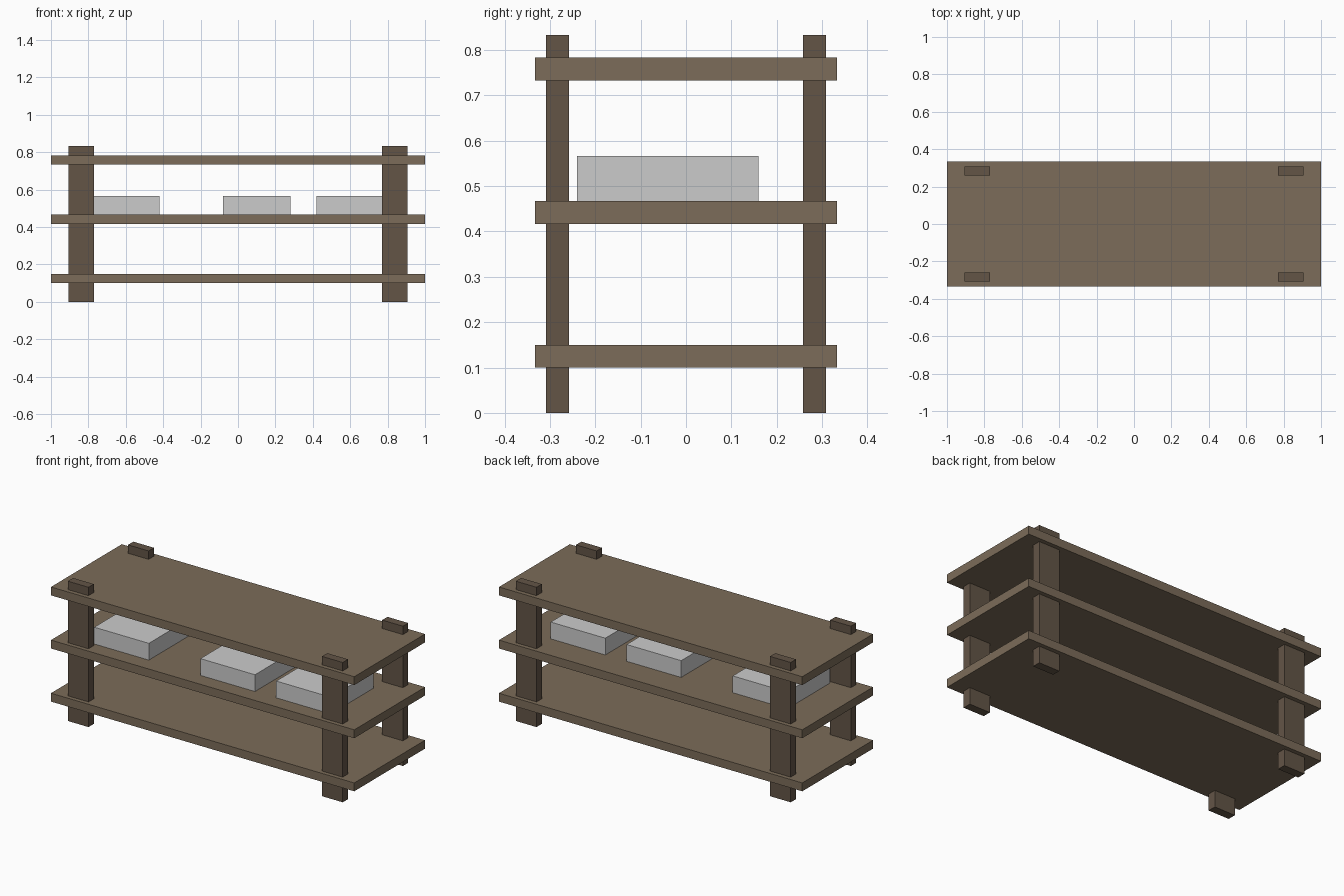
import bpy

if "Cube" in bpy.data.objects:
    bpy.data.objects.remove(bpy.data.objects["Cube"])


def material(name, color):
    mat = bpy.data.materials.new(name)
    mat.diffuse_color = (*color, 1)
    mat.use_nodes = True
    mat.node_tree.nodes["Principled BSDF"].inputs["Base Color"].default_value = mat.diffuse_color
    return mat


def box(name, lo, hi, mat=None):
    center = [(a + b) / 2 for a, b in zip(lo, hi)]
    bpy.ops.mesh.primitive_cube_add(size=1, location=center)
    obj = bpy.context.object
    obj.name = name
    obj.scale = [b - a for a, b in zip(lo, hi)]
    bpy.ops.object.transform_apply(location=False, rotation=False, scale=True)
    if mat:
        obj.data.materials.append(mat)
    return obj


shelf_wood = material("shelf_wood", (0.20, 0.15, 0.10))
post_wood = material("post_wood", (0.125, 0.09, 0.062))

# Four corner posts running through the shelves
for sx, side in ((-1, "left"), (1, "right")):
    for sy, end in ((-1, "front"), (1, "back")):
        x, y = sx * 0.8383, sy * 0.2833
        box(f"{end}_{side}_post", (x - 0.0683, y - 0.025, 0),
            (x + 0.0683, y + 0.025, 0.8333), post_wood)

# Three shelf boards
for name, z in (("lower", 0.1), ("middle", 0.4167), ("upper", 0.7333)):
    box(f"{name}_shelf", (-1, -0.3333, z), (1, 0.3333, z + 0.05), shelf_wood)

# Grey storage boxes on the middle shelf
for name, x in (("left", -0.6), ("middle", 0.1), ("right", 0.6)):
    box(f"{name}_storage_box", (x - 0.18, -0.24, 0.4667), (x + 0.18, 0.16, 0.5667))
